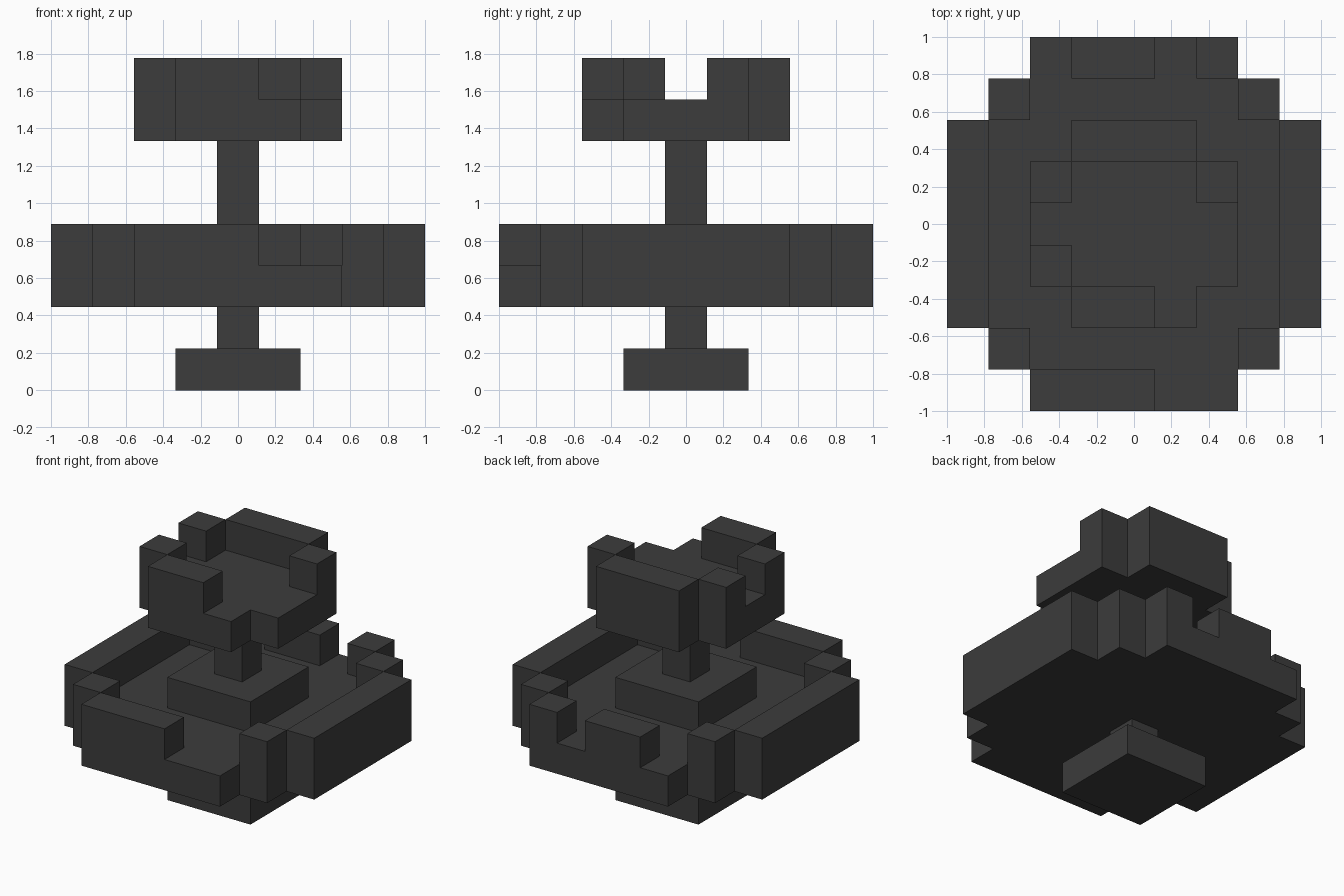
import bpy, bmesh, math
from mathutils import Vector

cube = bpy.data.objects.get("Cube")
if cube:
    bpy.data.objects.remove(cube, do_unlink=True)

U = 2 / 9  # size of one block

stone = bpy.data.materials.new("dark grey stone")
stone.use_nodes = True
COLOUR = (0.045, 0.045, 0.045, 1)
stone.diffuse_color = COLOUR
bsdf = next(n for n in stone.node_tree.nodes if n.type == 'BSDF_PRINCIPLED')
bsdf.inputs["Base Color"].default_value = COLOUR
bsdf.inputs["Roughness"].default_value = 0.9


def plan(z, rows):
    """Blocks of one level, drawn as a plan with the back row first."""
    h, w = len(rows) // 2, len(rows[0]) // 2
    return {(c - w, h - r, z) for r, row in enumerate(rows)
            for c, ch in enumerate(row) if ch == "#"}


def slab(size, z0, z1):
    """Square block stack centred on the axis, levels z0 to z1."""
    h = size // 2
    return {(x, y, z) for x in range(-h, h + 1) for y in range(-h, h + 1)
            for z in range(z0, z1 + 1)}


BOWL_FLOOR = ["..#####..", ".#######."] + ["#########"] * 5 + [".#######.", "..#####.."]
BOWL_RIM = ["...##.#..", ".#.....#."] + ["#.......#"] * 5 + [".#.....#.", "..###...."]
DISH_FLOOR = [".###.", "#####", "#####", "#####", ".###."]
DISH_RIM = [".###.", "#...#", ".....", "#....", ".##.."]

parts = {
    "base_foot": slab(3, 0, 0),
    "lower_stem": slab(1, 1, 1),
    "lower_bowl": plan(2, BOWL_FLOOR) | plan(3, BOWL_RIM),
    "bowl_plinth": slab(3, 3, 3),
    "upper_stem": slab(1, 4, 5),
    "upper_dish": plan(6, DISH_FLOOR) | plan(7, DISH_RIM),
}
solid = set().union(*parts.values())


def build(name, cells):
    """Skin the exposed sides of the blocks and merge flat areas."""
    bm = bmesh.new()
    for cell in sorted(cells):
        centre = Vector(cell) + Vector((0, 0, 0.5))
        for axis in range(3):
            for sign in (-1, 1):
                n = Vector((0, 0, 0))
                n[axis] = sign
                if tuple(int(a + b) for a, b in zip(cell, n)) in solid:
                    continue
                s = Vector((0, 0, 0))
                s[(axis + 1) % 3] = 1
                t = n.cross(s)
                corners = [(-1, -1), (1, -1), (1, 1), (-1, 1)]
                bm.faces.new([bm.verts.new((centre + (n + s * a + t * b) / 2) * U)
                              for a, b in corners])
    bmesh.ops.remove_doubles(bm, verts=bm.verts, dist=1e-4)
    bmesh.ops.dissolve_limit(bm, angle_limit=math.radians(1),
                             verts=bm.verts, edges=bm.edges)
    mesh = bpy.data.meshes.new(name)
    bm.to_mesh(mesh)
    bm.free()
    mesh.materials.append(stone)
    bpy.context.collection.objects.link(bpy.data.objects.new(name, mesh))


for part_name, part_cells in parts.items():
    build(part_name, part_cells)
